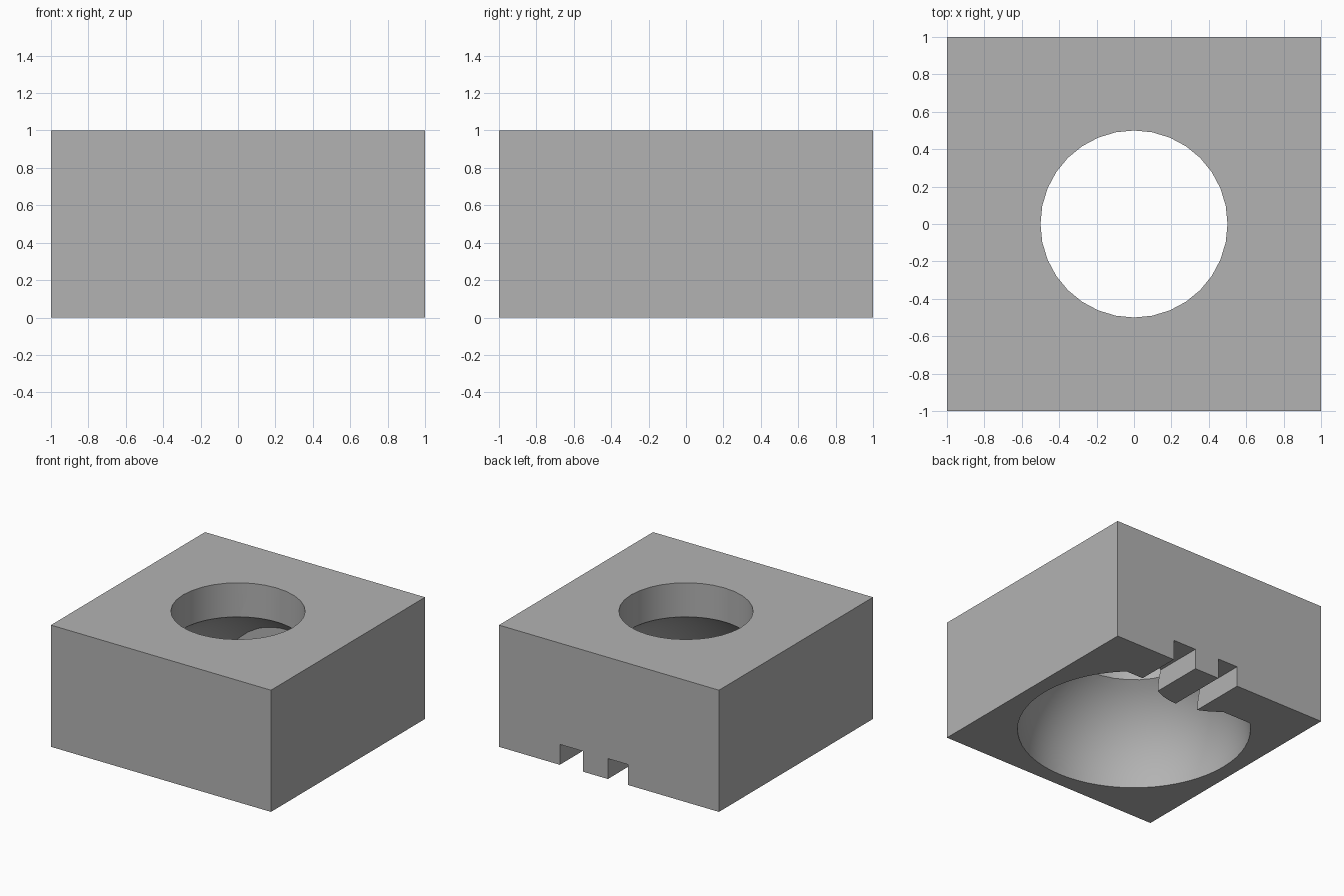
import bpy
import bmesh
import math
from mathutils import Matrix, Vector

cube = bpy.data.objects.get("Cube")
if cube:
    bpy.data.objects.remove(cube, do_unlink=True)

# Material
grey = bpy.data.materials.new("plain grey")
grey.use_nodes = True
colour = (0.45, 0.45, 0.45, 1)
grey.diffuse_color = colour
grey.node_tree.nodes["Principled BSDF"].inputs["Base Color"].default_value = colour


def make(name, bm):
    mesh = bpy.data.meshes.new(name)
    bm.to_mesh(mesh)
    bm.free()
    mesh.materials.append(grey)
    obj = bpy.data.objects.new(name, mesh)
    bpy.context.collection.objects.link(obj)
    return obj


def box(name, low, high):
    low, high = Vector(low), Vector(high)
    bm = bmesh.new()
    size = Matrix.Diagonal((*(high - low), 1))
    bmesh.ops.create_cube(bm, size=1, matrix=Matrix.Translation((low + high) / 2) @ size)
    return make(name, bm)


def ball(name, radius, centre, flat_y=None):
    """A sphere, optionally sliced flat at a given y."""
    bm = bmesh.new()
    bmesh.ops.create_uvsphere(bm, u_segments=64, v_segments=32, radius=radius,
                              matrix=Matrix.Translation(centre))
    if flat_y is not None:
        bmesh.ops.bisect_plane(bm, geom=bm.verts[:] + bm.edges[:] + bm.faces[:],
                               plane_co=(0, flat_y, 0), plane_no=(0, 1, 0),
                               clear_outer=True)
        rim = [e for e in bm.edges if e.is_boundary]
        bmesh.ops.contextual_create(bm, geom=rim)
        bmesh.ops.recalc_face_normals(bm, faces=bm.faces[:])
    return make(name, bm)


def cut(target, cutter):
    """Subtract the cutter from the target, then discard the cutter."""
    cutter.hide_render = True
    mod = target.modifiers.new("cut", 'BOOLEAN')
    mod.operation = 'DIFFERENCE'
    mod.solver = 'EXACT'
    mod.object = cutter
    bpy.context.view_layer.objects.active = target
    bpy.ops.object.modifier_apply(modifier=mod.name)
    bpy.data.objects.remove(cutter, do_unlink=True)


# Solid block
block = box("block", (-1, -1, 0), (1, 1, 1))

# Domed cavity with a flat rear wall and a rounded bulge left standing on it
cavity = ball("cavity_cutter", 0.877, (0, 0, 0), flat_y=0.634)
cut(cavity, ball("bulge", 0.5, (0, 1, 0)))
cut(block, cavity)

# Round opening in the top
bm = bmesh.new()
bmesh.ops.create_cone(bm, cap_ends=True, segments=32, radius1=0.5, radius2=0.5,
                      depth=0.8, matrix=Matrix.Translation((0, 0, 0.8)))
cut(block, make("opening_cutter", bm))

# Two slots from the back face into the cavity
for x0, x1 in ((0.235, 0.447), (-0.175, 0.01)):
    cut(block, box("slot_cutter", (x0, 0.4, -0.1), (x1, 1.1, 0.168)))

bpy.ops.object.select_all(action='DESELECT')
block.select_set(True)
bpy.context.view_layer.objects.active = block
bpy.ops.object.shade_smooth_by_angle(angle=math.radians(30))
